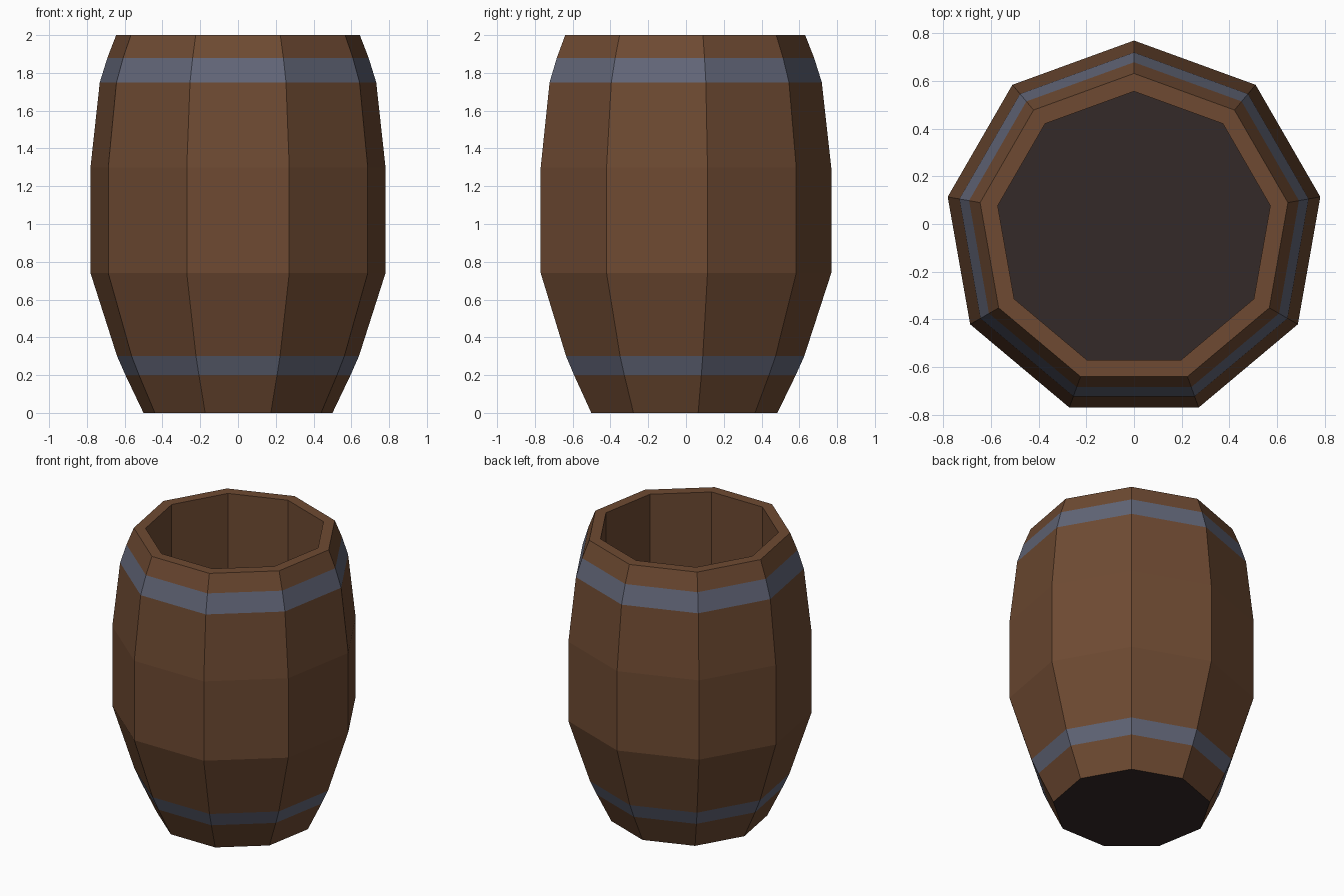
import bpy, bmesh, math

if "Cube" in bpy.data.objects:
    bpy.data.objects.remove(bpy.data.objects["Cube"])

SIDES = 9
Y_SHIFT = -0.024  # centres the odd-sided outline on y


def material(name, rgb):
    m = bpy.data.materials.new(name)
    lin = [(c / 255 / 12.92) if c / 255 <= 0.04045 else ((c / 255 + 0.055) / 1.055) ** 2.4 for c in rgb]
    m.diffuse_color = (*lin, 1)
    m.use_nodes = True
    m.node_tree.nodes["Principled BSDF"].inputs["Base Color"].default_value = m.diffuse_color
    return m


wood = material("brown wood", (110, 74, 50))
iron = material("blue grey iron", (98, 102, 120))
dark = material("dark base", (52, 41, 40))
WOOD, IRON, DARK = 0, 1, 2

# Profile: radius, height, colour of the ring of faces leading to the next point
profile = [
    (0.508, 0.0, WOOD), (0.605, 0.2, IRON), (0.65, 0.3, WOOD),
    (0.793, 0.74, WOOD), (0.793, 1.3, WOOD), (0.743, 1.75, IRON),
    (0.702, 1.88, WOOD), (0.655, 2.0, WOOD),   # rim
    (0.58, 2.0, WOOD), (0.58, 0.2, DARK),      # inner wall
]

bm = bmesh.new()
rings = []
for r, z, _ in profile:
    ring = []
    for i in range(SIDES):
        a = math.pi / 2 + 2 * math.pi * i / SIDES
        ring.append(bm.verts.new((r * math.cos(a), r * math.sin(a) + Y_SHIFT, z)))
    rings.append(ring)

# Staves, hoops, rim and inner wall
for k in range(len(rings) - 1):
    lo, hi = rings[k], rings[k + 1]
    for i in range(SIDES):
        j = (i + 1) % SIDES
        f = bm.faces.new((lo[i], lo[j], hi[j], hi[i]))
        f.material_index = profile[k][2]

# Underside and inner floor
for ring in (rings[0][::-1], rings[-1]):
    bm.faces.new(ring).material_index = DARK

bm.normal_update()
mesh = bpy.data.meshes.new("barrel")
bm.to_mesh(mesh)
bm.free()
for m in (wood, iron, dark):
    mesh.materials.append(m)
barrel = bpy.data.objects.new("barrel", mesh)
bpy.context.collection.objects.link(barrel)
